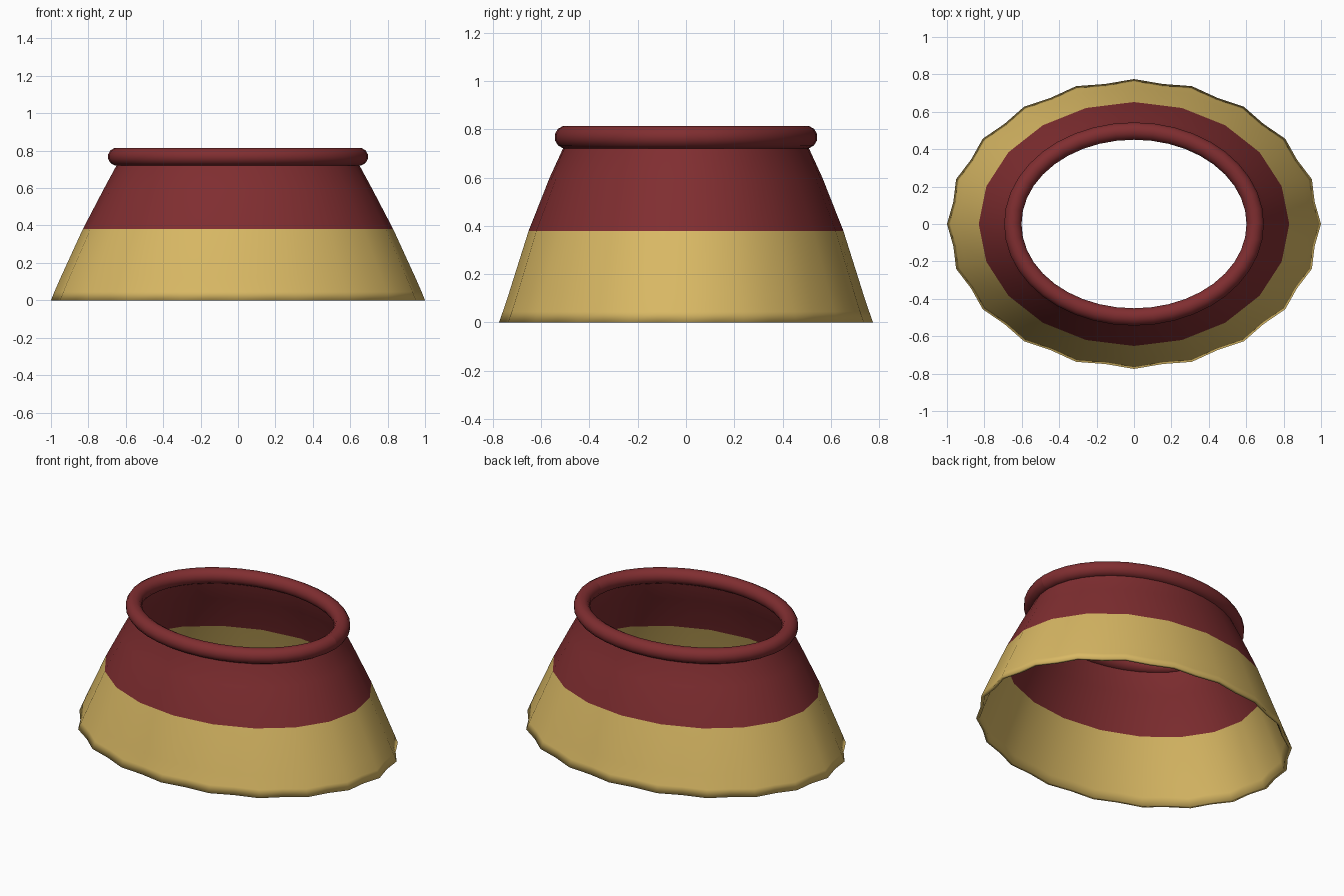
import bpy, bmesh, math

if "Cube" in bpy.data.objects:
    bpy.data.objects.remove(bpy.data.objects["Cube"])


def material(name, rgb):
    m = bpy.data.materials.new(name)
    m.diffuse_color = (*rgb, 1)
    m.use_nodes = True
    m.node_tree.nodes["Principled BSDF"].inputs["Base Color"].default_value = m.diffuse_color
    return m


red = material("dark red", (0.216, 0.027, 0.03))
gold = material("soft gold", (0.69, 0.48, 0.127))


def finish(name, bm, mats, angle):
    mesh = bpy.data.meshes.new(name)
    bm.to_mesh(mesh)
    bm.free()
    ob = bpy.data.objects.new(name, mesh)
    bpy.context.collection.objects.link(ob)
    for m in mats:
        mesh.materials.append(m)
    bpy.ops.object.select_all(action='DESELECT')
    ob.select_set(True)
    bpy.context.view_layer.objects.active = ob
    bpy.ops.object.shade_smooth_by_angle(angle=math.radians(angle))
    return ob


SEG = 40
BAND_Z = 0.38     # height where gold changes to red
WALL = 0.02       # wall thickness

# Flared skirt: z, x radius, y radius, depth of the scallop valleys
profile = [(0.0, 1.0, 0.775, 0.022), (0.045, 0.982, 0.759, 0.021),
           (0.12, 0.949, 0.734, 0.019), (BAND_Z, 0.83, 0.652, 0.012),
           (0.60, 0.715, 0.565, 0.005), (0.72, 0.65, 0.51, 0.0),
           (0.76, 0.638, 0.502, 0.0)]

bm = bmesh.new()


def skirt_loop(z, rx, ry, dip, inset):
    loop = []
    for i in range(SEG):
        a = 2 * math.pi * i / SEG
        k = 1 - dip * (i % 2)
        loop.append(bm.verts.new(((rx - inset) * k * math.cos(a),
                                  (ry - inset) * k * math.sin(a), z)))
    return loop


loops = [skirt_loop(*p, 0) for p in profile]
loops += [skirt_loop(*p, WALL) for p in reversed(profile)]
for j, lower in enumerate(loops):
    upper = loops[(j + 1) % len(loops)]
    for i in range(SEG):
        n = (i + 1) % SEG
        f = bm.faces.new((lower[i], lower[n], upper[n], upper[i]))
        f.material_index = 1 if f.calc_center_median().z < BAND_Z else 0
bmesh.ops.recalc_face_normals(bm, faces=bm.faces[:])
finish("flared_skirt", bm, [red, gold], 120)

# Rolled collar: an oval tube with a seam on the right side
bm = bmesh.new()
SIDES, R = 12, 0.048
rings = []
for i in range(SEG + 1):
    a = 2 * math.pi * i / SEG
    ring = []
    for j in range(SIDES):
        b = 2 * math.pi * (j + 0.5) / SIDES
        d = R * math.cos(b)
        ring.append(bm.verts.new(((0.648 + d) * math.cos(a),
                                  (0.497 + d) * math.sin(a),
                                  0.768 + R * math.sin(b))))
    rings.append(ring)
for r0, r1 in zip(rings, rings[1:]):
    for j in range(SIDES):
        n = (j + 1) % SIDES
        bm.faces.new((r0[j], r1[j], r1[n], r0[n]))
bmesh.ops.recalc_face_normals(bm, faces=bm.faces[:])
finish("rolled_collar", bm, [red], 60)
